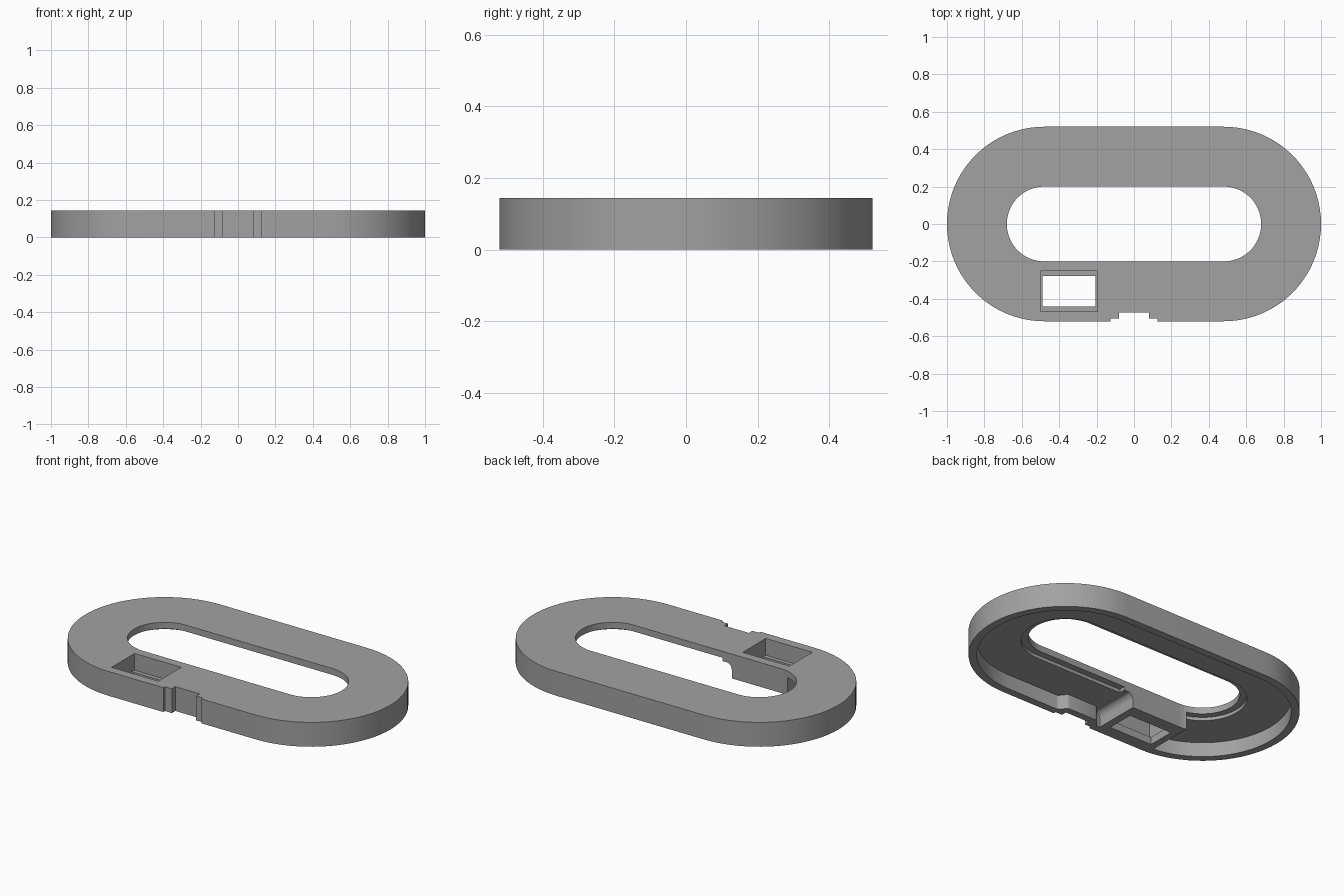
import bpy, bmesh, math

if "Cube" in bpy.data.objects:
    bpy.data.objects.remove(bpy.data.objects["Cube"])

grey = bpy.data.materials.new("mid_grey")
grey.diffuse_color = (0.36, 0.36, 0.36, 1)
grey.use_nodes = True
grey.node_tree.nodes["Principled BSDF"].inputs["Base Color"].default_value = grey.diffuse_color


def prism(name, pts, lo, hi, axis="z"):
    """Extrude a closed 2D profile along z (xy profile) or y (xz profile)."""
    place = (lambda a, b, t: (a, b, t)) if axis == "z" else (lambda a, b, t: (a, t, b))
    bm = bmesh.new()
    low = [bm.verts.new(place(a, b, lo)) for a, b in pts]
    high = [bm.verts.new(place(a, b, hi)) for a, b in pts]
    bm.faces.new(low)
    bm.faces.new(high)
    n = len(pts)
    for i in range(n):
        j = (i + 1) % n
        bm.faces.new((low[i], low[j], high[j], high[i]))
    bmesh.ops.recalc_face_normals(bm, faces=bm.faces)
    me = bpy.data.meshes.new(name)
    bm.to_mesh(me)
    bm.free()
    ob = bpy.data.objects.new(name, me)
    ob.data.materials.append(grey)
    bpy.context.collection.objects.link(ob)
    return ob


def stadium(r, half=0.48, n=40):
    pts = []
    for side, start in ((1, -math.pi / 2), (-1, math.pi / 2)):
        for i in range(n + 1):
            a = start + math.pi * i / n
            pts.append((side * half + r * math.cos(a), r * math.sin(a)))
    return pts


def rect(x0, x1, y0, y1):
    return [(x0, y0), (x1, y0), (x1, y1), (x0, y1)]


def cut(target, cutter):
    """Subtract the cutter from the target and discard the cutter."""
    mod = target.modifiers.new("cut", "BOOLEAN")
    mod.operation = "DIFFERENCE"
    mod.solver = "EXACT"
    mod.object = cutter
    bpy.context.view_layer.update()
    ev = target.evaluated_get(bpy.context.evaluated_depsgraph_get())
    me = bpy.data.meshes.new_from_object(ev)
    target.modifiers.clear()
    target.data = me
    bpy.data.objects.remove(cutter)


# Solid racetrack body
body = prism("oval_housing", stadium(0.52), 0, 0.144)

# Underside cavity, keeping the window block and notch bulge solid
cavity = prism("cavity", stadium(0.475), -0.1, 0.086)

# Block around the window, with a filleted right flank
flank = [(-0.125 - 0.035 * math.sin(a), 0.045 + 0.043 * math.cos(a))
         for a in (math.pi / 2 * i / 8 for i in range(9))]
block = [(-0.53, -0.2), (-0.16, -0.2)] + flank[::-1] + [(-0.125, 0.2), (-0.53, 0.2)]
cut(cavity, prism("window_block", block, -0.6, -0.1, "y"))

# Wall bulge behind the front notch, with smooth S-shaped ends
ease = [(0.09 + 0.055 * i / 8, -0.453 + 0.023 * math.cos(math.pi * i / 8))
        for i in range(9)]
bulge = [(0.145, -0.6)] + ease[::-1] + [(-x, y) for x, y in ease] + [(-0.145, -0.6)]
cut(cavity, prism("notch_bulge", bulge, -0.2, 0.2))
cut(body, cavity)

# Shallow rebate around the underside of the opening, interrupted at the block
rebate = prism("rebate", stadium(0.238), -0.15, 0.106)
cut(rebate, prism("rebate_gap", rect(-0.53, -0.10, -0.4, -0.1), -0.4, 0.4))
cut(body, rebate)

# Central opening
cut(body, prism("opening", stadium(0.2), -0.3, 0.3))

# Stepped window and stepped front notch
cut(body, prism("window_recess", rect(-0.50, -0.195, -0.467, -0.252), 0.045, 0.3))
cut(body, prism("window_hole", rect(-0.49, -0.205, -0.442, -0.277), -0.3, 0.3))
notch = [(-0.125, -0.7), (0.125, -0.7), (0.125, -0.505), (0.08, -0.505),
         (0.08, -0.472), (-0.08, -0.472), (-0.08, -0.505), (-0.125, -0.505)]
cut(body, prism("notch", notch, -0.3, 0.3))

# Smooth curved walls, sharp edges elsewhere
bpy.context.view_layer.objects.active = body
body.select_set(True)
bpy.ops.object.shade_smooth_by_angle(angle=math.radians(30))
